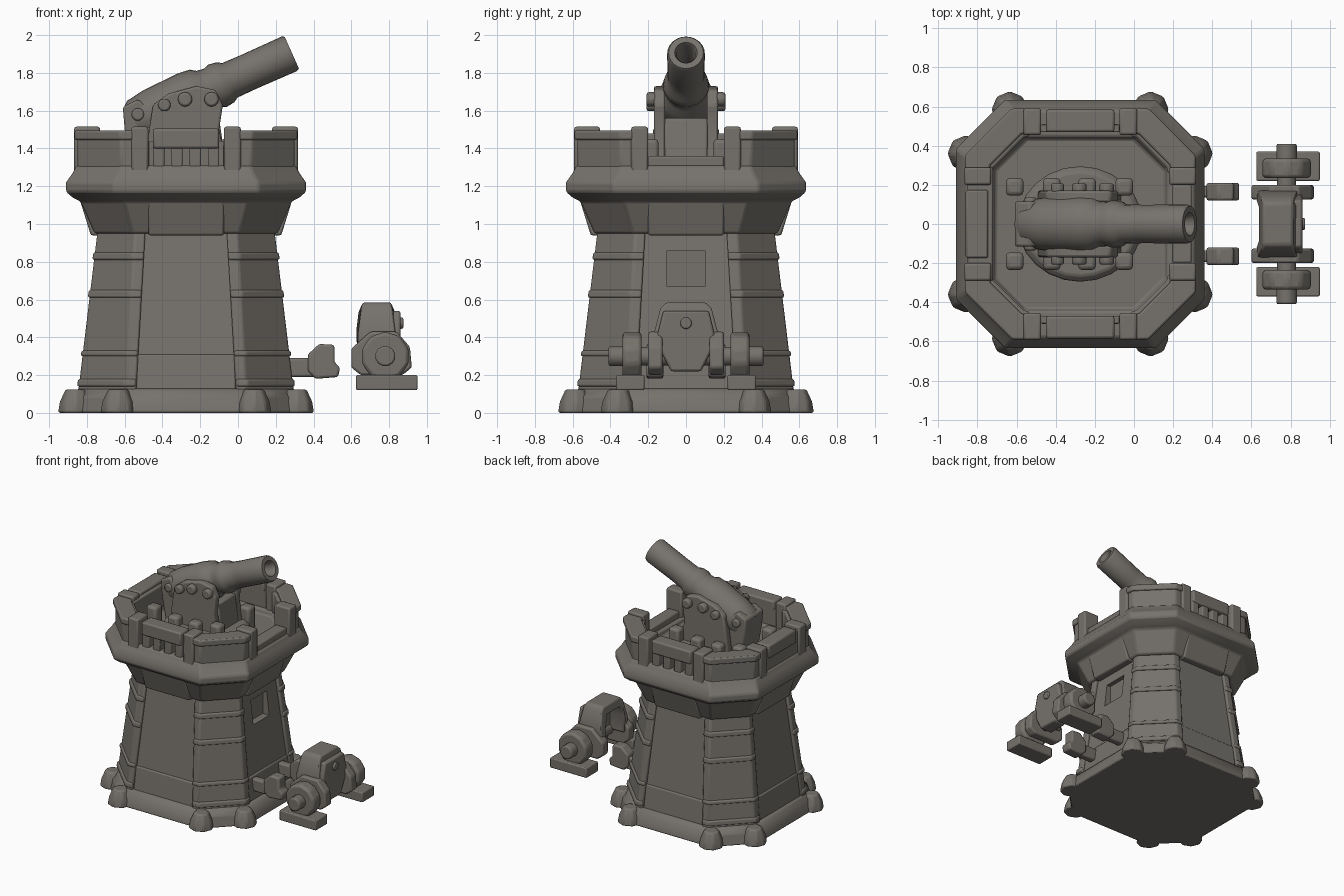
import bpy, bmesh, math
from mathutils import Matrix, Vector

if "Cube" in bpy.data.objects:
    bpy.data.objects.remove(bpy.data.objects["Cube"])

CX = -0.275  # tower centre
stone = bpy.data.materials.new("dark warm grey stone")
stone.diffuse_color = (0.18, 0.166, 0.148, 1)
stone.use_nodes = True
stone.node_tree.nodes["Principled BSDF"].inputs["Base Color"].default_value = stone.diffuse_color


def smooth(ob, deg=35):
    bpy.ops.object.select_all(action='DESELECT')
    ob.select_set(True)
    bpy.context.view_layer.objects.active = ob
    bpy.ops.object.shade_smooth_by_angle(angle=math.radians(deg))


def finish(name, bm, bevel=0.012):
    bmesh.ops.recalc_face_normals(bm, faces=bm.faces)
    me = bpy.data.meshes.new(name)
    bm.to_mesh(me)
    bm.free()
    ob = bpy.data.objects.new(name, me)
    bpy.context.collection.objects.link(ob)
    me.materials.append(stone)
    smooth(ob)
    if bevel:
        m = ob.modifiers.new("soft edges", 'BEVEL')
        m.width, m.segments, m.limit_method = bevel, 2, 'ANGLE'
        m.angle_limit = math.radians(35)
    return ob


def loft(name, rings, bevel=0.012, rot=0, centre=(0, 0)):
    """Skin a list of matching 3D rings and cap both ends."""
    bm = bmesh.new()
    R = Matrix.Rotation(rot, 3, 'Z')
    off = Vector((centre[0], centre[1], 0))
    vs = [[bm.verts.new(R @ Vector(p) + off) for p in r] for r in rings]
    n = len(vs[0])
    for a, b in zip(vs, vs[1:]):
        for i in range(n):
            bm.faces.new((a[i], a[(i + 1) % n], b[(i + 1) % n], b[i]))
    bm.faces.new(vs[0][::-1])
    bm.faces.new(vs[-1])
    return finish(name, bm, bevel)


def octa(z, h, c):
    k = h - c
    return [(k, h, z), (-k, h, z), (-h, k, z), (-h, -k, z), (-k, -h, z), (k, -h, z), (h, -k, z), (h, k, z)]


def box(name, x, y, z, bevel=0.012, rot=0, centre=(0, 0)):
    ring = lambda h: [(x[0], y[0], h), (x[1], y[0], h), (x[1], y[1], h), (x[0], y[1], h)]
    return loft(name, [ring(z[0]), ring(z[1])], bevel, rot, centre)


def wheel(name, x, z, r, y0, y1, n=12, bevel=0.01):
    """Disc lying along y."""
    ring = lambda y: [(x + r * math.cos((i + .5) * math.tau / n), y, z + r * math.sin((i + .5) * math.tau / n)) for i in range(n)]
    return loft(name, [ring(y0), ring(y1)], bevel)


def side_plate(name, prof, y0, y1, bevel=0.012):
    return loft(name, [[(x, y0, z) for x, z in prof], [(x, y1, z) for x, z in prof]], bevel)


def half(z):  # tapering wall distance
    return 0.548 - 0.10 * (z - 0.12) / 0.83


T = (CX, 0)

# Foundation with stones at every corner
loft("foundation", [octa(0, .62, .25), octa(.09, .605, .25), octa(.13, .57, .25)], centre=T)
for i, (x, y, z) in enumerate(octa(0, .585, .225)):
    ring = lambda r, h: [(x + r * math.cos(j * math.tau / 8), y + r * math.sin(j * math.tau / 8), h) for j in range(8)]
    loft(f"corner_stone_{i}", [ring(.095, 0), ring(.085, .06), ring(.055, .125)], .012, centre=T)

# Tapered tower core with a window on the right
core = loft("tower_core", [octa(.1, half(.1), .25), octa(.98, half(.98), .20)], 0, centre=T)
cut = box("window_cutter", (.15, .4), (-.10, .10), (.67, .86), 0)
cut.hide_render = True
m = core.modifiers.new("window", 'BOOLEAN')
m.object, m.operation, m.solver = cut, 'DIFFERENCE', 'EXACT'
bpy.context.view_layer.objects.active = core
bpy.ops.object.modifier_apply(modifier=m.name)
bpy.data.objects.remove(cut)
smooth(core, 15)


def corner_ring(z, out, w):
    h = half(z) + out
    k = h - (.25 - .05 * (z - .12) / .83)
    return [(w, h, z), (k, h, z), (h, k, z), (h, w, z), (w, w, z)]


def face_plate(name, z0, z1, w0, w1, o0, o1, q):
    ring = lambda z, w, o: [(-w, -.40, z), (w, -.40, z), (w, -half(z) - o, z), (-w, -half(z) - o, z)]
    return loft(name, [ring(z0, w0, o0), ring(z1, w1, o1)], .01, q, T)


# Collar, ledge and hollow deck in one section
loft("collar_and_deck", [octa(.95, .485, .20), octa(1.12, .56, .23), octa(1.14, .60, .245), octa(1.17, .635, .25),
     octa(1.22, .635, .25), octa(1.27, .60, .245), octa(1.31, .58, .24), octa(1.31, .445, .16), octa(1.27, .435, .16)],
     .012, centre=T)

for k in range(4):
    q = k * math.pi / 2  # k: 0 front, 1 right, 2 back, 3 left
    # Corner pilasters and raised bands
    loft(f"pilaster_{k}", [corner_ring(.1, .022, .265), corner_ring(.97, .022, .215)], .01, q, T)
    for j, (a, b) in enumerate([(.14, .18), (.30, .33), (.61, .65), (.81, .85)]):
        w = .268 - .055 * (a - .1) / .87
        loft(f"corner_band_{k}_{j}", [corner_ring(a, .031, w), corner_ring(b, .031, w)], .01, q, T)
    # Face plates and collar bracket
    face_plate(f"lower_panel_{k}", .1, .31, .265, .26, .01, .01, q)
    face_plate(f"collar_bracket_{k}", .94, 1.15, .20, .20, .055, .145, q)
    # Parapet corners with rim
    w = [(.26, .575), (.345, .575), (.575, .345), (.575, .26), (.445, .26), (.445, .285), (.285, .445), (.26, .445)]
    loft(f"parapet_corner_{k}", [[(x, y, z) for x, y in w] for z in (1.27, 1.47)], .012, q, T)
    r = [(.28, .59), (.35, .59), (.59, .35), (.59, .28), (.46, .28), (.46, .30), (.30, .46), (.28, .46)]
    loft(f"parapet_rim_{k}", [[(x, y, z) for x, y in r] for z in (1.445, 1.495)], .012, q, T)
    # Battlement posts beside each opening
    for s in (-1, 1):
        box(f"parapet_post_{k}_{s}", (s * .245 - .045, s * .245 + .045), (-.592, -.455), (1.25, 1.515), .012, q, T)
    if k == 1:  # gun opening keeps a low sill only
        box("gun_sill", (-.2, .2), (-.57, -.47), (1.28, 1.36), .01, q, T)
        continue
    # Slotted centre rail
    box(f"parapet_rail_{k}", (-.175, .175), (-.585, -.47), (1.40, 1.505), .012, q, T)
    for j in range(4):
        x = -.145 + j * .0967
        box(f"rail_baluster_{k}_{j}", (x - .03, x + .03), (-.575, -.48), (1.28, 1.42), .008, q, T)
    box(f"rail_back_{k}", (-.2, .2), (-.51, -.47), (1.28, 1.44), .005, q, T)
    if k == 3:
        box("rear_wall", (-.29, .29), (-.575, -.445), (1.28, 1.48), .01, q, T)

# Gun pedestal on the deck
ell = lambda f, z: [(f * .32 * math.cos(i * math.tau / 24), f * .295 * math.sin(i * math.tau / 24), z) for i in range(24)]
loft("gun_pedestal", [ell(1, 1.24), ell(1, 1.32), ell(.9, 1.35)], .01, centre=T)

# Gun barrel: turned profile (distance behind muzzle, radius)
prof = [(.32, .004), (.32, .046), (.02, .05), (0, .06), (0, .092), (.015, .1), (.25, .098), (.36, .1), (.385, .116),
        (.43, .122), (.46, .112), (.50, .117), (.53, .138), (.60, .145), (.80, .138), (.90, .122), (.94, .09), (.945, .004)]
a = math.radians(24)
d, up, muzzle = Vector((math.cos(a), 0, math.sin(a))), Vector((-math.sin(a), 0, math.cos(a))), Vector((.285, 0, 1.907))
side = Vector((0, 1, 0))
N = 24
loft("gun_barrel", [[muzzle - d * t + r * (side * math.cos(i * math.tau / N) + up * math.sin(i * math.tau / N))
                     for i in range(N)] for t, r in prof], 0)

# Carriage
cheek = [(-.50, 1.28), (-.47, 1.50), (-.45, 1.63), (-.37, 1.69), (-.22, 1.73), (-.12, 1.71), (-.08, 1.63), (-.10, 1.50), (-.05, 1.28)]
side_plate("carriage_bed", [(-.56, 1.28), (-.60, 1.50), (-.61, 1.62), (-.53, 1.66), (-.40, 1.56), (-.10, 1.56), (-.06, 1.28)], -.115, .115)
for s in (-1, 1):
    side_plate(f"carriage_cheek_{s}", cheek, s * .11, s * .17)
    for j, (x, z, r) in enumerate([(-.28, 1.66, .04), (-.39, 1.63, .035), (-.14, 1.66, .04), (-.53, 1.58, .035)]):
        wheel(f"carriage_bolt_{s}_{j}", x, z, r, s * (.09 if j == 3 else .15), s * (.135 if j == 3 else .208), 10, .015)
    for j, x in enumerate((-.61, -.42, -.24, -.05)):
        box(f"deck_block_{s}_{j}", (x - .045, x + .045), (s * .19 - .045, s * .19 + .045), (1.25, 1.45 if j in (0, 3) else 1.42), .02)

# Hinge arms at the tower foot
for s in (-1, 1):
    y = s * .165
    box(f"hinge_arm_{s}", (.18, .42), (y - .03, y + .03), (.19, .29))
    side_plate(f"hinge_knuckle_{s}", [(.37, .22), (.41, .18), (.53, .19), (.54, .24), (.51, .27), (.51, .36), (.43, .365), (.37, .31)], y - .045, y + .045)

# Separate winch: hooded arch with front plate
hood = [(.17, .30), (.17, .42), (.135, .555), (.105, .585), (-.105, .585), (-.135, .555), (-.17, .42), (-.17, .30),
        (-.11, .30), (-.11, .44), (-.08, .52), (.08, .52), (.11, .44), (.11, .30)]
loft("winch_hood", [[(x + s * max(0, z - .5) * .35, y, z) for y, z in hood] for x, s in ((.63, 1), (.84, -1))])
plate = [(.15, .36), (.15, .42), (.12, .54), (-.12, .54), (-.15, .42), (-.15, .36), (-.08, .22), (.08, .22)]
loft("winch_front_plate", [[(x, y, z) for y, z in plate] for x in (.75, .86)])
ring = lambda x, r: [(x, r * math.cos(i * math.tau / 10), .475 + r * math.sin(i * math.tau / 10)) for i in range(10)]
loft("winch_knob", [ring(.84, .034), ring(.875, .03)], .006)
wheel("winch_axle", .78, .30, .05, -.35, .35)
for s in (-1, 1):
    side_plate(f"axle_bracket_{s}", [(.60, .24), (.65, .20), (.87, .20), (.92, .24), (.91, .35), (.84, .43), (.70, .43), (.60, .34)], s * .125, s * .20)
    wheel(f"winch_wheel_{s}", .78, .30, .13, s * .235, s * .335, 10, .018)
    wheel(f"wheel_hub_{s}", .78, .30, .054, s * .32, s * .41)
    box(f"foot_plate_{s}", (.625, .95), (s * .295 - .075, s * .295 + .075), (.12, .20), .008)
